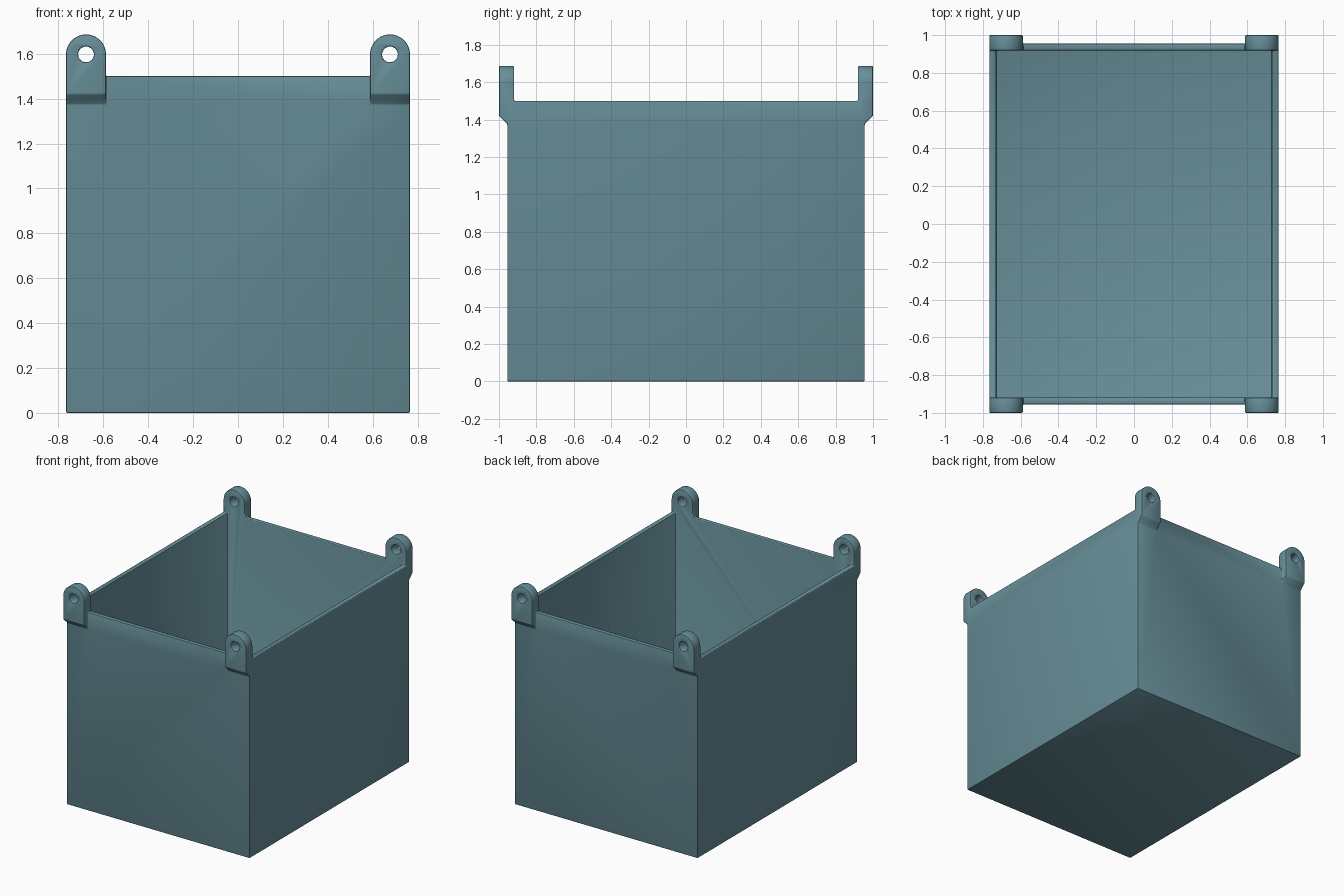
import bpy, bmesh
from math import pi, cos, sin, radians

old = bpy.data.objects.get("Cube")
if old:
    bpy.data.objects.remove(old)

W, D, H = 0.766, 0.955, 1.5      # half width, half depth, box height
WALL = 0.036
LUG_R, LUG_Z, HOLE_R = 0.089, 1.597, 0.035

mat = bpy.data.materials.new("slate teal")
mat.use_nodes = True
color = (0.138, 0.279, 0.323, 1)
mat.diffuse_color = color
mat.node_tree.nodes["Principled BSDF"].inputs["Base Color"].default_value = color


def add_mesh(name, bm):
    bmesh.ops.recalc_face_normals(bm, faces=bm.faces)
    mesh = bpy.data.meshes.new(name)
    bm.to_mesh(mesh)
    bm.free()
    mesh.materials.append(mat)
    obj = bpy.data.objects.new(name, mesh)
    bpy.context.collection.objects.link(obj)
    return obj


def box(name, hx, hy, z0, z1):
    bm = bmesh.new()
    bmesh.ops.create_cube(bm, size=1)
    for v in bm.verts:
        v.co = (v.co.x * 2 * hx, v.co.y * 2 * hy, z0 + (v.co.z + 0.5) * (z1 - z0))
    return add_mesh(name, bm)


def prism(name, points, offset):
    """Extrude a closed outline along the offset vector."""
    bm = bmesh.new()
    face = bm.faces.new([bm.verts.new(p) for p in points])
    grown = bmesh.ops.extrude_face_region(bm, geom=[face])["geom"]
    verts = [g for g in grown if isinstance(g, bmesh.types.BMVert)]
    bmesh.ops.translate(bm, verts=verts, vec=offset)
    return add_mesh(name, bm)


def apply(obj, mod):
    bpy.ops.object.select_all(action='DESELECT')
    bpy.context.view_layer.objects.active = obj
    obj.select_set(True)
    bpy.ops.object.modifier_apply(modifier=mod.name)


def combine(obj, other, operation):
    mod = obj.modifiers.new(operation.lower(), 'BOOLEAN')
    mod.operation = operation
    mod.solver = 'EXACT'
    mod.object = other
    apply(obj, mod)
    bpy.data.objects.remove(other)


def circle(cx, y, cz, r, a0, a1, n, closed=False):
    steps = n if closed else n + 1
    return [(cx + r * cos(a0 + (a1 - a0) * i / n), y, cz + r * sin(a0 + (a1 - a0) * i / n))
            for i in range(steps)]


# Open box
bin_body = box("open_bin", W, D, 0, H)
combine(bin_body, box("cavity_cutter", W - WALL, D - WALL, WALL, H + 0.5), 'DIFFERENCE')

# Corner lugs: arched plate with a chamfered foot and a pin hole
inner, outer = D - WALL, 1.0
foot, step = 1.375, 1.42
for sx in (-1, 1):
    for sy in (-1, 1):
        cx = sx * (W - LUG_R)
        outline = circle(cx, sy * inner, LUG_Z, LUG_R, 0, pi, 24)
        outline += [(cx - LUG_R, sy * inner, foot), (cx + LUG_R, sy * inner, foot)]
        lug = prism("lug", outline, (0, sy * (outer - inner), 0))
        side = [(cx - 0.2, sy * y, z) for y, z in
                ((D, foot), (outer + 0.1, step + 0.1), (outer + 0.1, foot - 0.1), (D, foot - 0.1))]
        combine(lug, prism("foot_cutter", side, (0.4, 0, 0)), 'DIFFERENCE')
        combine(bin_body, lug, 'UNION')
        hole = circle(cx, sy * 0.8, LUG_Z, HOLE_R, 0, 2 * pi, 32, closed=True)
        combine(bin_body, prism("hole_cutter", hole, (0, sy * 0.4, 0)), 'DIFFERENCE')

# Softened edges
bm = bmesh.new()
bm.from_mesh(bin_body.data)
bmesh.ops.remove_doubles(bm, verts=bm.verts, dist=0.0005)
bmesh.ops.dissolve_limit(bm, angle_limit=radians(1), verts=bm.verts, edges=bm.edges)
bm.to_mesh(bin_body.data)
bm.free()
bevel = bin_body.modifiers.new("soft_edges", 'BEVEL')
bevel.width = 0.006
bevel.segments = 2
bevel.limit_method = 'ANGLE'
bevel.angle_limit = radians(35)
apply(bin_body, bevel)
bpy.ops.object.shade_smooth_by_angle(angle=radians(35))
